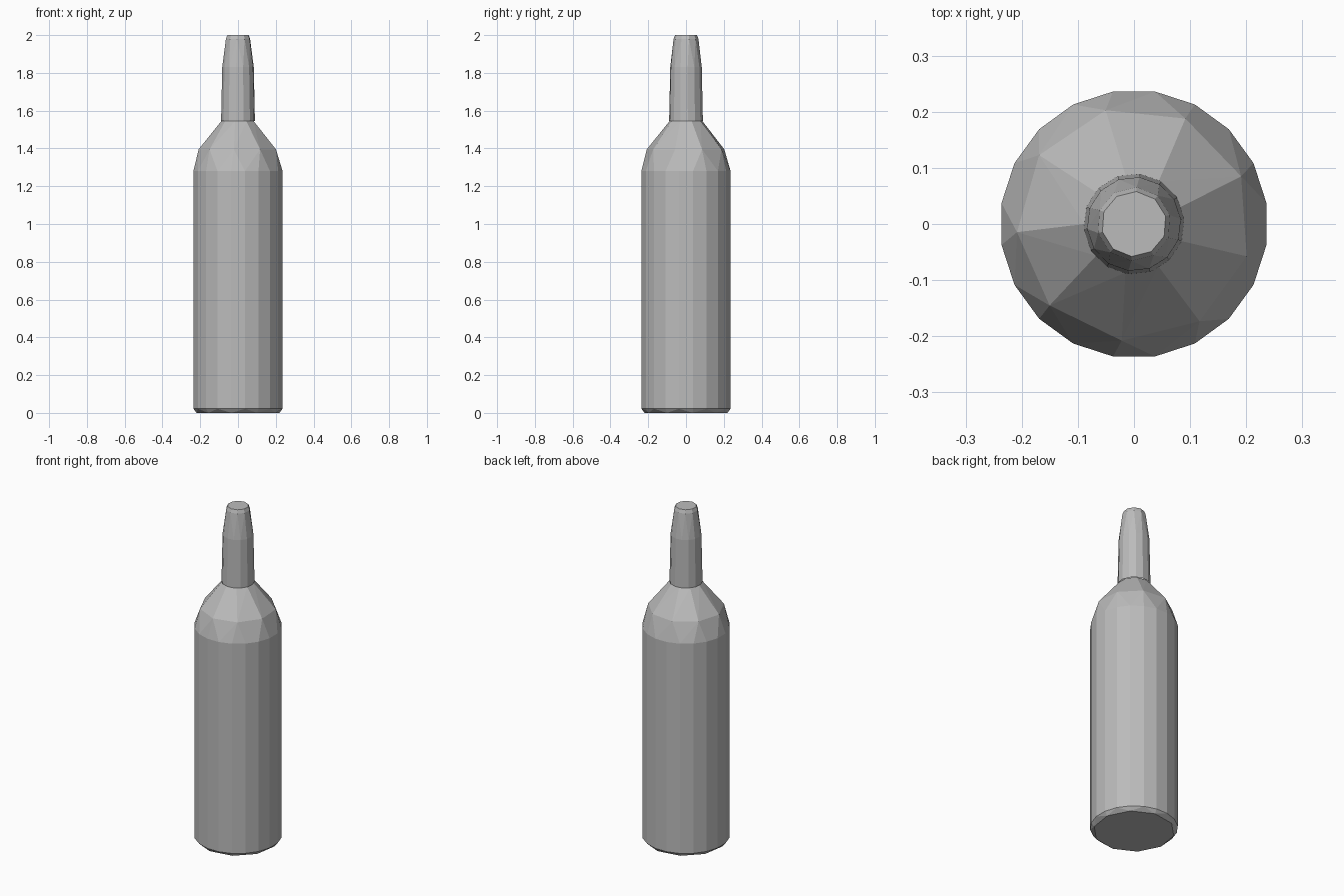
import bpy, bmesh
from math import cos, sin, radians, tau

cube = bpy.data.objects.get("Cube")
if cube:
    bpy.data.objects.remove(cube, do_unlink=True)

grey = bpy.data.materials.new("plain_grey")
grey.use_nodes = True
colour = (0.5, 0.5, 0.5, 1)
grey.diffuse_color = colour
grey.node_tree.nodes["Principled BSDF"].inputs["Base Color"].default_value = colour


def faceted_hull(name, rings, open_z):
    """Wrap stacked rings (radius, z, sides, phase) in flat facets, open at the joint."""
    bm = bmesh.new()
    for radius, z, sides, phase in rings:
        for i in range(sides):
            a = radians(phase) + tau * i / sides
            bm.verts.new((radius * cos(a), radius * sin(a), z))
    bmesh.ops.convex_hull(bm, input=bm.verts[:])
    bmesh.ops.dissolve_limit(bm, angle_limit=radians(1), verts=bm.verts[:], edges=bm.edges[:])
    bmesh.ops.recalc_face_normals(bm, faces=bm.faces[:])
    # remove the hidden cap where body and neck meet
    caps = [f for f in bm.faces if all(abs(v.co.z - open_z) < 1e-4 for v in f.verts)]
    bmesh.ops.delete(bm, geom=caps, context='FACES_ONLY')
    mesh = bpy.data.meshes.new(name)
    bm.to_mesh(mesh)
    bm.free()
    mesh.materials.append(grey)
    obj = bpy.data.objects.new(name, mesh)
    bpy.context.collection.objects.link(obj)
    return obj


JOINT = 1.545

# Body: bevelled base, straight wall, coarse shoulder facets
faceted_hull("bottle_body", [
    (0.222, 0.0, 10, 9),
    (0.239, 0.022, 20, 9),
    (0.239, 1.28, 20, 9),
    (0.209, 1.395, 9, 24),
    (0.088, JOINT, 9, 20),
], JOINT)

# Neck: slightly wider than the shoulder top, tapering to a closed mouth
faceted_hull("bottle_neck", [
    (0.090, JOINT, 14, 6),
    (0.084, 1.83, 14, 6),
    (0.066, 1.98, 10, 14),
    (0.058, 2.0, 10, 14),
], JOINT)
